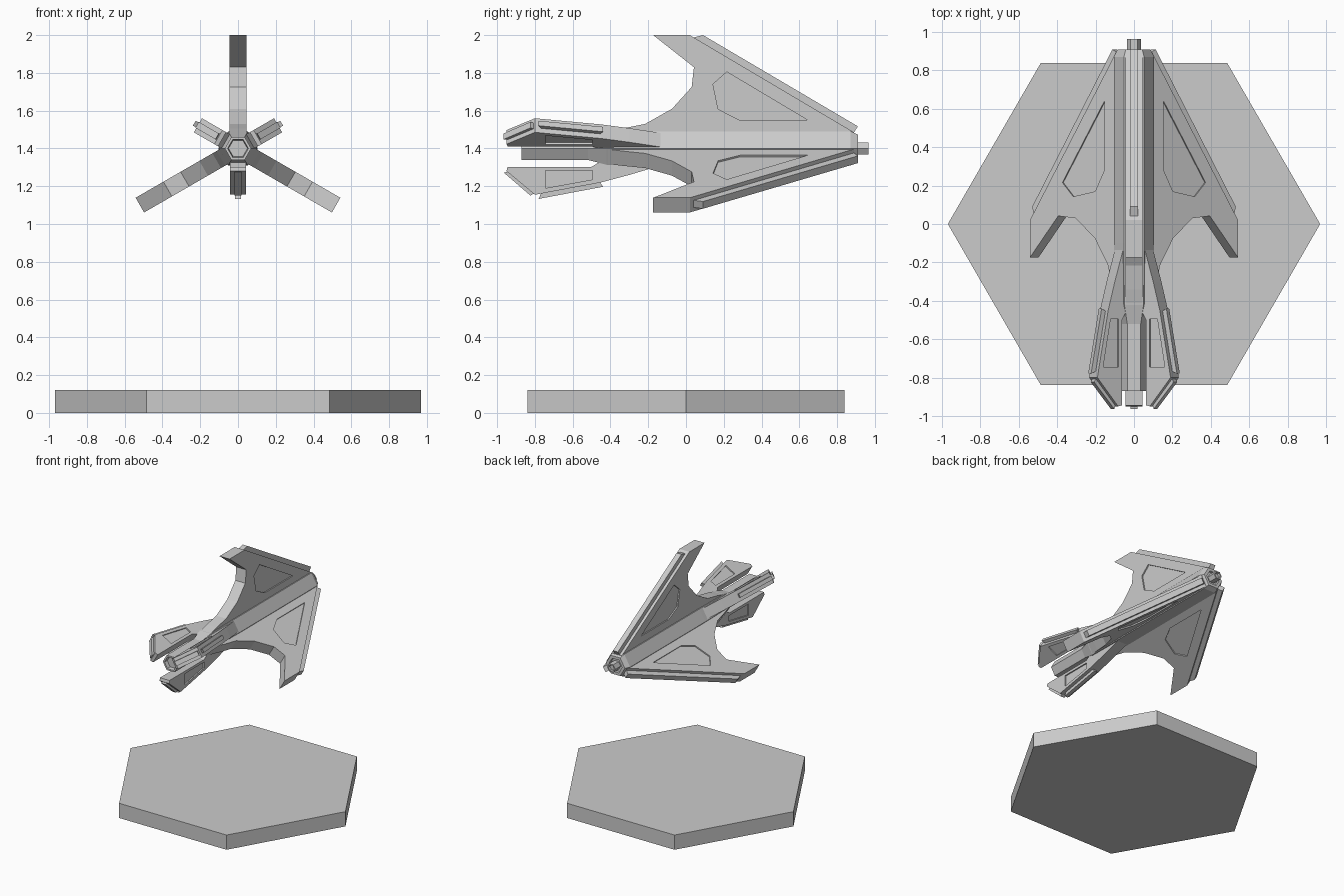
import bpy, bmesh, math

cube = bpy.data.objects.get("Cube")
if cube:
    bpy.data.objects.remove(cube, do_unlink=True)

grey = bpy.data.materials.new("plain_grey")
grey.use_nodes = True
colour = (0.6, 0.6, 0.6, 1)
grey.diffuse_color = colour
for node in grey.node_tree.nodes:
    if node.type == 'BSDF_PRINCIPLED':
        node.inputs["Base Color"].default_value = colour

AXIS_Z = 1.4


def finish(bm, name, height=AXIS_Z):
    bmesh.ops.recalc_face_normals(bm, faces=bm.faces)
    mesh = bpy.data.meshes.new(name)
    bm.to_mesh(mesh)
    bm.free()
    mesh.materials.append(grey)
    obj = bpy.data.objects.new(name, mesh)
    obj.location.z = height
    bpy.context.collection.objects.link(obj)
    return obj


def add_prism(bm, outline, x0, x1):
    """Extrude a (y, radius) outline across the thickness."""
    a = [bm.verts.new((x0, y, r)) for y, r in outline]
    b = [bm.verts.new((x1, y, r)) for y, r in outline]
    bm.faces.new(a)
    bm.faces.new(b[::-1])
    for i in range(len(a)):
        j = (i + 1) % len(a)
        bm.faces.new((a[i], a[j], b[j], b[i]))


def plate(name, outline, half):
    bm = bmesh.new()
    add_prism(bm, outline, -half, half)
    return finish(bm, name)


def recess(obj, outline, half, depth=0.01):
    """Sink a panel into both broad sides of a plate."""
    bm = bmesh.new()
    for s in (-1, 1):
        add_prism(bm, outline, s * (half - depth), s * (half + 0.05))
    cutter = finish(bm, "panel_cutter")
    cutter.hide_render = True
    mod = obj.modifiers.new("panels", 'BOOLEAN')
    mod.operation = 'DIFFERENCE'
    mod.solver = 'EXACT'
    mod.object = cutter
    bpy.context.view_layer.objects.active = obj
    bpy.ops.object.modifier_apply(modifier=mod.name)
    bpy.data.objects.remove(cutter, do_unlink=True)


def hex_tube(name, profile):
    """Six-sided body along y from (y, radius) rings."""
    bm = bmesh.new()
    rings = []
    for y, r in profile:
        rings.append([bm.verts.new((r * math.cos(k * math.pi / 3), y,
                                    r * math.sin(k * math.pi / 3))) for k in range(6)])
    for a, b in zip(rings, rings[1:]):
        for i in range(6):
            j = (i + 1) % 6
            bm.faces.new((a[i], a[j], b[j], b[i]))
    bm.faces.new(rings[0])
    bm.faces.new(rings[-1])
    return finish(bm, name)


def spread(obj, names, degrees):
    """Place linked copies around the long axis."""
    for i, (suffix, deg) in enumerate(zip(names, degrees)):
        o = obj if i == 0 else obj.copy()
        if i:
            bpy.context.collection.objects.link(o)
        o.rotation_euler.y = math.radians(deg)
    for o in [x for x in bpy.data.objects if x.data == obj.data]:
        deg = round(math.degrees(o.rotation_euler.y))
        o.name = names[degrees.index(deg)] + "_" + obj.data.name


# hexagonal display base
bm = bmesh.new()
bmesh.ops.create_cone(bm, cap_ends=True, segments=6, radius1=0.97, radius2=0.97, depth=0.12)
turn = any(abs(v.co.x) < 0.01 for v in bm.verts)
if turn:
    for v in bm.verts:
        v.co.x, v.co.y = v.co.y, -v.co.x
finish(bm, "base", 0.06)

# hull with recessed nose, and rear nozzle
hex_tube("hull", [(-0.84, 0.045), (-0.84, 0.05), (-0.87, 0.055), (-0.87, 0.07),
                  (-0.52, 0.07), (-0.42, 0.1), (-0.1, 0.105), (0.87, 0.105),
                  (0.91, 0.085), (0.91, 0.06), (0.895, 0.055)])
hex_tube("nozzle", [(0.88, 0.037), (0.965, 0.037), (0.965, 0.026), (0.945, 0.024)])

# three swept wings with sunken panels and edge strips
wing_names, wing_angles = ("top", "left", "right"), (0, 120, -120)
wing = plate("wing", [(-0.174, 0.6), (0.02, 0.6), (0.89, 0.085), (0.89, 0.03),
                      (-0.42, 0.03), (-0.42, 0.085), (-0.34, 0.105), (-0.216, 0.13),
                      (-0.074, 0.21), (0.03, 0.325), (0.042, 0.43)], 0.045)
recess(wing, [(0.216, 0.405), (0.143, 0.34), (0.17, 0.208), (0.285, 0.15), (0.644, 0.15)], 0.045)
spread(wing, wing_names, wing_angles)
strip = plate("wing_strip", [(0.03, 0.585), (0.09, 0.6), (0.91, 0.117), (0.88, 0.07),
                             (0.05, 0.56)], 0.022)
spread(strip, wing_names, wing_angles)

# three forward prongs between the wings
prong_names, prong_angles = ("bottom", "left", "right"), (180, 60, -60)
prong = plate("prong", [(-0.945, 0.097), (-0.95, 0.12), (-0.8, 0.245), (-0.45, 0.18),
                        (-0.3, 0.14), (-0.2, 0.11), (-0.1, 0.08), (-0.1, 0.05),
                        (-0.42, 0.05), (-0.5, 0.097)], 0.043)
recess(prong, [(-0.745, 0.118), (-0.496, 0.118), (-0.496, 0.165), (-0.745, 0.21)], 0.043)
spread(prong, prong_names, prong_angles)
front = plate("prong_front_strip", [(-0.965, 0.128), (-0.823, 0.25), (-0.8, 0.235),
                                    (-0.93, 0.12)], 0.018)
spread(front, prong_names, prong_angles)
edge = plate("prong_edge_strip", [(-0.78, 0.267), (-0.44, 0.203), (-0.46, 0.17),
                                  (-0.76, 0.22)], 0.015)
spread(edge, prong_names, prong_angles)
